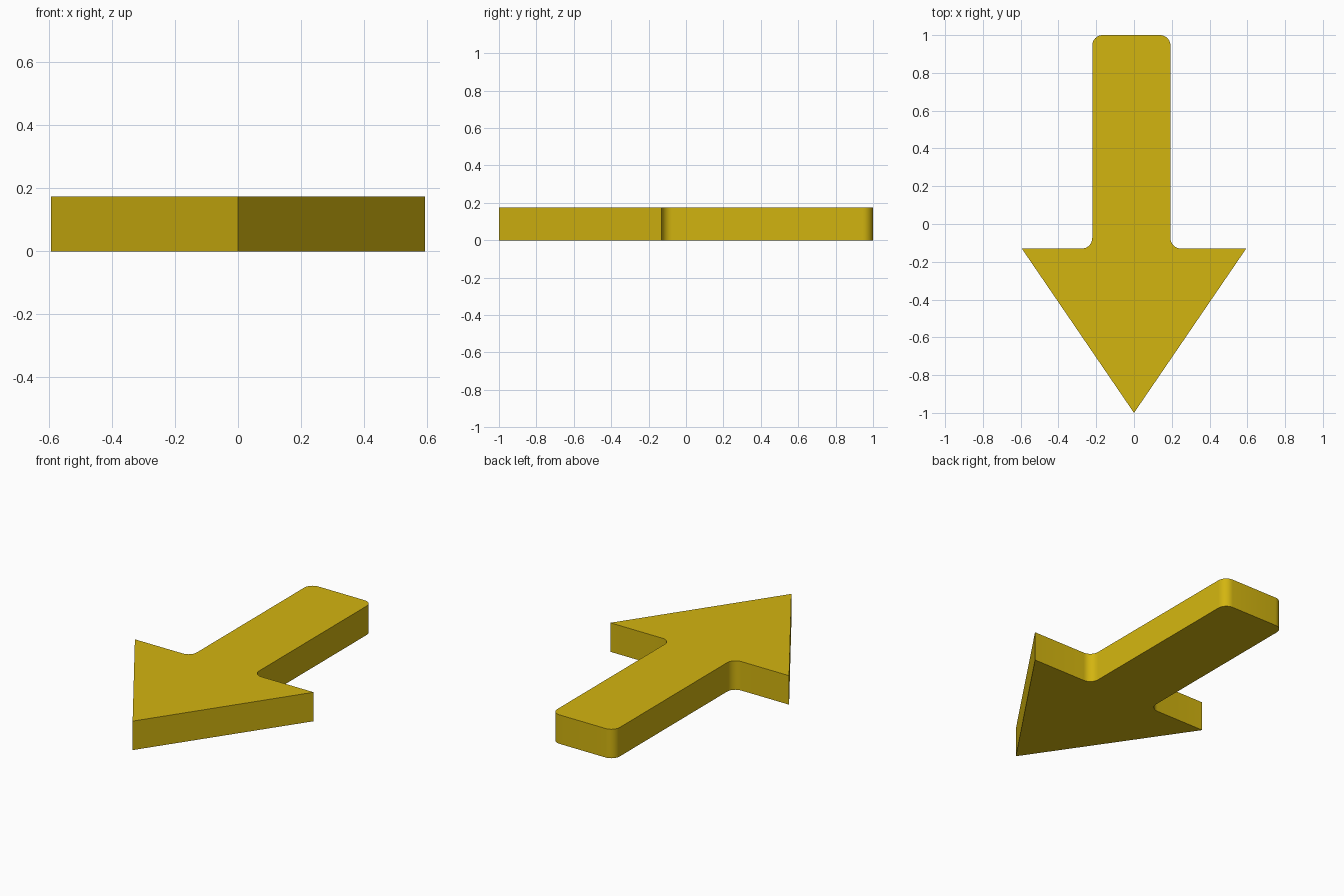
import bpy, bmesh, math
from mathutils import Vector

if "Cube" in bpy.data.objects:
    bpy.data.objects.remove(bpy.data.objects["Cube"])

HEIGHT = 0.174
SEGMENTS = 8

# Outline of the arrow, counter-clockwise: (x, y, corner radius)
outline = [
    (0.0, -1.0, 0), (0.594, -0.13, 0),
    (0.193, -0.13, 0.055), (0.193, 1.0, 0.055),
    (-0.221, 1.0, 0.055), (-0.221, -0.13, 0.055),
    (-0.594, -0.13, 0),
]


def rounded(points):
    """Replace each square corner that has a radius with an arc."""
    result = []
    for i, (x, y, r) in enumerate(points):
        p = Vector((x, y))
        if r == 0:
            result.append(p)
            continue
        a = (Vector(points[i - 1][:2]) - p).normalized() * r
        b = (Vector(points[(i + 1) % len(points)][:2]) - p).normalized() * r
        for k in range(SEGMENTS + 1):
            t = math.pi / 2 * k / SEGMENTS
            result.append(p + a * (1 - math.sin(t)) + b * (1 - math.cos(t)))
    return result


# Arrow slab: extruded outline
bm = bmesh.new()
base = bm.faces.new([bm.verts.new((p.x, p.y, 0)) for p in rounded(outline)])
top = bmesh.ops.extrude_face_region(bm, geom=[base], use_keep_orig=True)
bmesh.ops.translate(bm, vec=(0, 0, HEIGHT),
                    verts=[v for v in top["geom"] if isinstance(v, bmesh.types.BMVert)])
bmesh.ops.recalc_face_normals(bm, faces=bm.faces)
mesh = bpy.data.meshes.new("arrow")
bm.to_mesh(mesh)
bm.free()
arrow = bpy.data.objects.new("arrow", mesh)
bpy.context.collection.objects.link(arrow)

# Golden yellow
gold = bpy.data.materials.new("golden yellow")
gold.diffuse_color = (0.65, 0.46, 0.005, 1)
gold.use_nodes = True
gold.node_tree.nodes["Principled BSDF"].inputs["Base Color"].default_value = gold.diffuse_color
mesh.materials.append(gold)

# Smooth rounded corners, sharp edges elsewhere
bpy.context.view_layer.objects.active = arrow
arrow.select_set(True)
bpy.ops.object.shade_smooth_by_angle(angle=math.radians(30))
